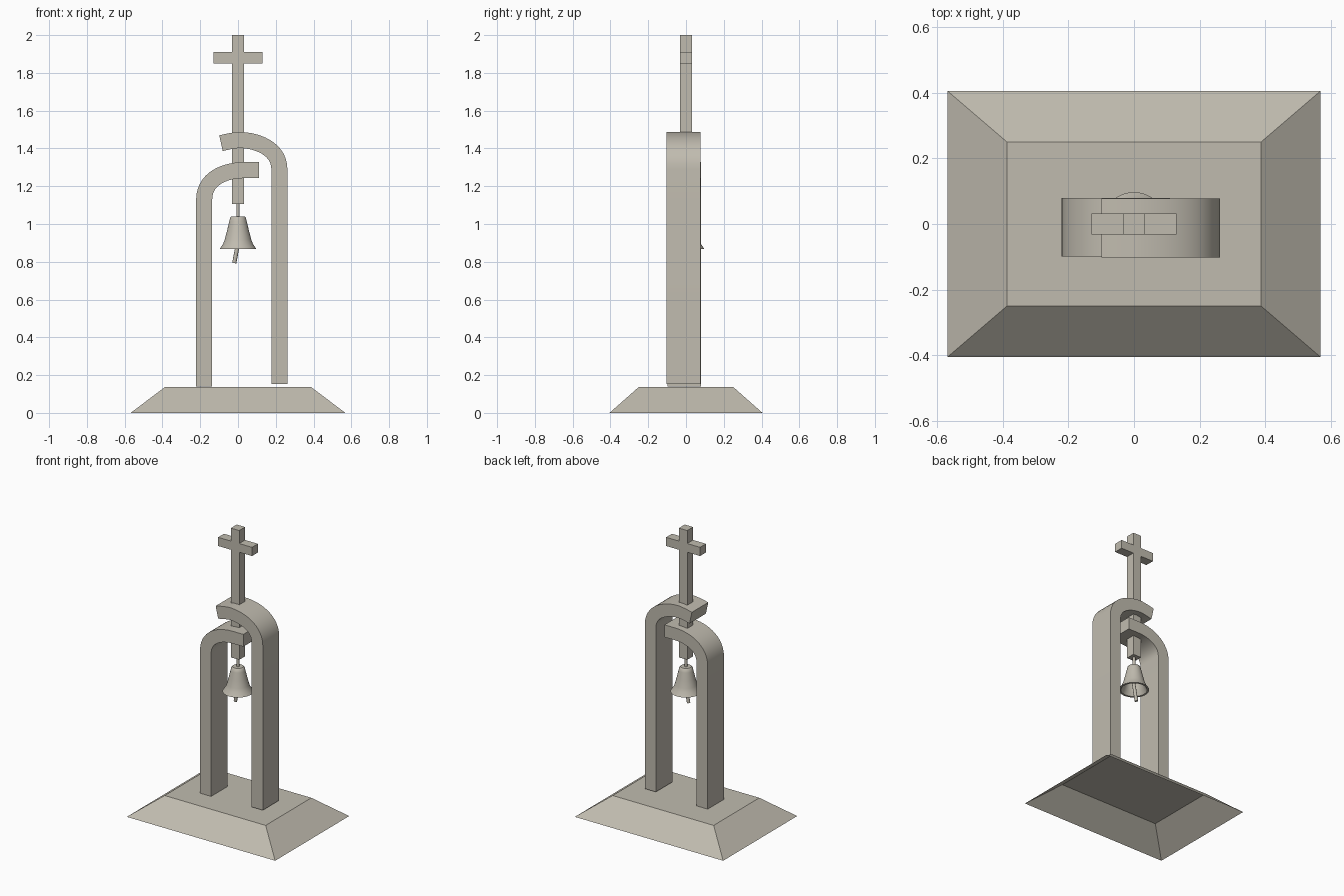
import bpy, bmesh, math
from mathutils import Vector

if "Cube" in bpy.data.objects:
    bpy.data.objects.remove(bpy.data.objects["Cube"])

# Warm grey stone colour shared by all parts
stone = bpy.data.materials.new("warm_grey")
stone.diffuse_color = (0.53, 0.50, 0.43, 1)
stone.use_nodes = True
stone.node_tree.nodes["Principled BSDF"].inputs["Base Color"].default_value = stone.diffuse_color


def finish(name, bm, smooth=False, fix=True):
    if fix:
        bmesh.ops.recalc_face_normals(bm, faces=bm.faces)
    me = bpy.data.meshes.new(name)
    bm.to_mesh(me)
    bm.free()
    me.materials.append(stone)
    ob = bpy.data.objects.new(name, me)
    bpy.context.collection.objects.link(ob)
    if smooth:
        bpy.ops.object.select_all(action='DESELECT')
        ob.select_set(True)
        bpy.context.view_layer.objects.active = ob
        bpy.ops.object.shade_smooth_by_angle(angle=math.radians(35))
    return ob


def box(name, x, y, z0, z1):
    bm = bmesh.new()
    bmesh.ops.create_cube(bm, size=1)
    for v in bm.verts:
        v.co = (v.co.x * 2 * x, v.co.y * 2 * y, z1 if v.co.z > 0 else z0)
    return finish(name, bm)


def rod(name, a, b, r, sides=16):
    a, b = Vector(a), Vector(b)
    bm = bmesh.new()
    bmesh.ops.create_cone(bm, cap_ends=True, segments=sides, radius1=r, radius2=r, depth=(b - a).length)
    ob = finish(name, bm, True)
    ob.location = (a + b) / 2
    ob.rotation_euler = (b - a).to_track_quat('Z', 'Y').to_euler()
    return ob


def arch(name, foot, bez, tail, y0, y1, half=0.0425, steps=14):
    """Sweep a rectangular section along a leg, a bend and a short tail."""
    p = [Vector(c) for c in bez]
    path = [Vector(foot)]
    for i in range(steps + 1):
        t = i / steps
        s = 1 - t
        path.append(p[0] * s**3 + p[1] * 3 * s * s * t + p[2] * 3 * s * t * t + p[3] * t**3)
    path += [Vector(c) for c in tail]
    bm = bmesh.new()
    rings = []
    for i, c in enumerate(path):
        d = (path[min(i + 1, len(path) - 1)] - path[max(i - 1, 0)]).normalized()
        if i < 2:
            d = Vector((0, 1))
        n = Vector((-d.y, d.x)) * half
        rings.append([bm.verts.new((q.x, y, q.y)) for q, y in
                      ((c + n, y0), (c + n, y1), (c - n, y1), (c - n, y0))])
    for a, b in zip(rings, rings[1:]):
        for k in range(4):
            bm.faces.new((a[k], a[(k + 1) % 4], b[(k + 1) % 4], b[k]))
    bm.faces.new(rings[0])
    bm.faces.new(rings[-1])
    return finish(name, bm, True)


# Sloped base, open underneath
bm = bmesh.new()
rings = [[bm.verts.new((sx * x, sy * y, z)) for sx, sy in ((-1, -1), (1, -1), (1, 1), (-1, 1))]
         for x, y, z in ((0.568, 0.405, 0), (0.387, 0.25, 0.137))]
for k in range(4):
    j = (k + 1) % 4
    bm.faces.new((rings[0][k], rings[0][j], rings[1][j], rings[1][k]))
bm.faces.new(rings[1])
finish("base", bm, fix=False)

# Two interlocking half arches
arch("left_arch", (-0.179, 0.14),
     [(-0.179, 1.13), (-0.179, 1.24), (-0.07, 1.285), (0.03, 1.285)],
     [(0.11, 1.285)], -0.099, 0.079)
arch("right_arch", (0.219, 0.152),
     [(0.219, 1.29), (0.219, 1.40), (0.10, 1.445), (0.0, 1.445)],
     [(-0.045, 1.438), (-0.09, 1.428)], -0.102, 0.077)

# Cross
box("cross_post", 0.032, 0.032, 1.105, 2.0)
box("cross_bar", 0.13, 0.032, 1.85, 1.91)

# Bell: hollow turned profile
profile = [(0, 1.04), (0.034, 1.04), (0.041, 1.034), (0.046, 1.015), (0.058, 0.965),
           (0.070, 0.918), (0.079, 0.895), (0.097, 0.868), (0.084, 0.868),
           (0.070, 0.892), (0.060, 0.918), (0.048, 0.965), (0.036, 1.015), (0, 1.025)]
bm = bmesh.new()
pts = [bm.verts.new((r, 0, z)) for r, z in profile]
edges = [bm.edges.new(e) for e in zip(pts, pts[1:])]
bmesh.ops.spin(bm, geom=pts + edges, cent=(0, 0, 0), axis=(0, 0, 1),
               angle=2 * math.pi, steps=40)
bmesh.ops.remove_doubles(bm, verts=bm.verts, dist=0.0003)
finish("bell", bm, True)

rod("bell_hanger", (0, 0, 1.03), (0, 0, 1.11), 0.009)
rod("bell_clapper", (0.02, 0, 1.0), (-0.02, 0, 0.793), 0.011)
